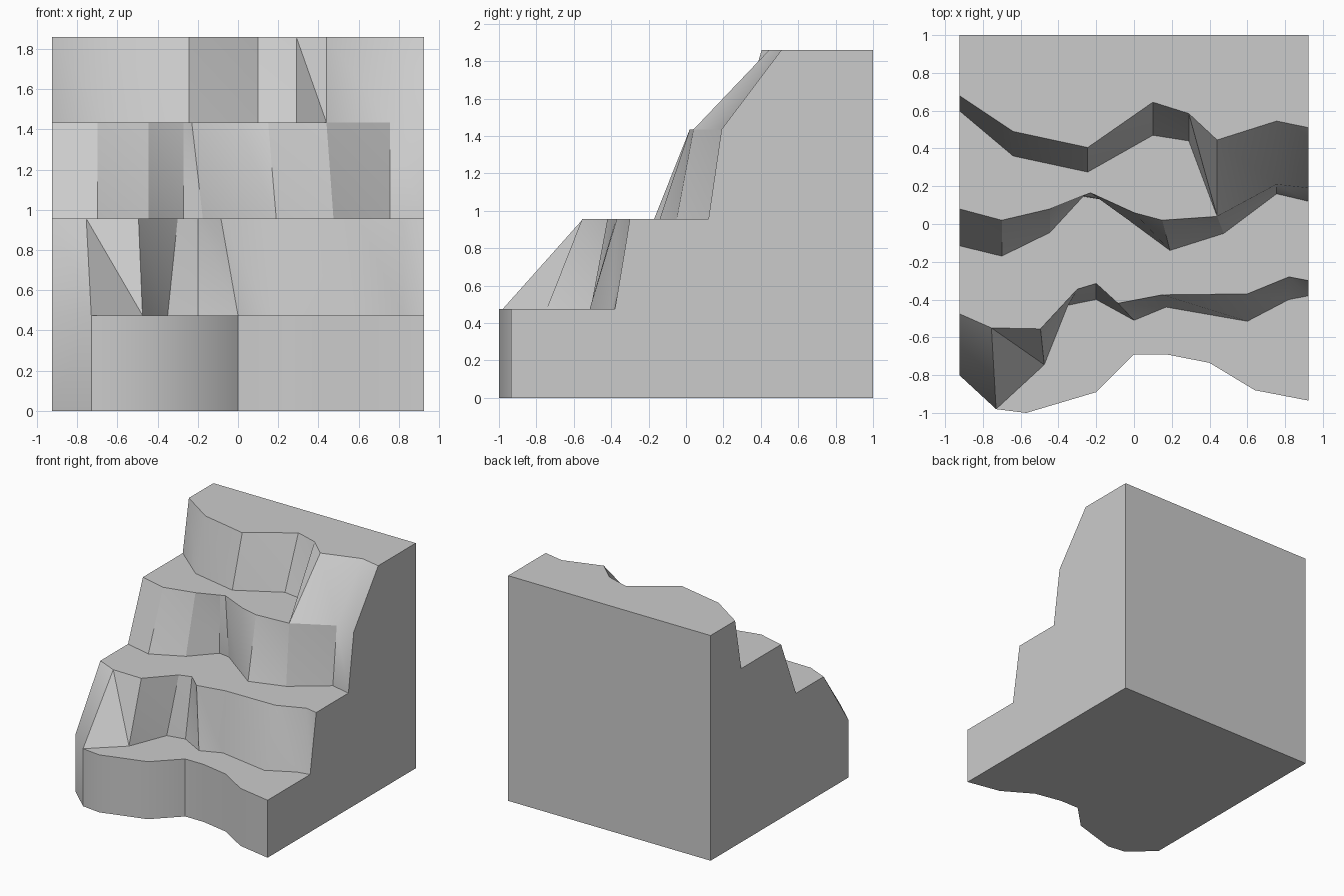
import bpy, bmesh, math

if "Cube" in bpy.data.objects:
    bpy.data.objects.remove(bpy.data.objects["Cube"])

# Each tier: z range and (x, y) lines of its foot and its rim
HEIGHTS = [0, 0.475, 0.957, 1.435, 1.86]
base = [(-.925, -.80), (-.73, -.98), (-.57, -1), (-.2, -.89), (0, -.69),
        (.17, -.69), (.4, -.735), (.64, -.88), (.925, -.935)]
TIERS = [
    (base, base),
    ([(-.925, -.80), (-.73, -.98), (-.475, -.745), (-.35, -.43), (-.2, -.4),
      (0, -.51), (.17, -.44), (.6, -.515), (.82, -.40), (.925, -.38)],
     [(-.925, -.475), (-.755, -.55), (-.495, -.555), (-.3, -.345), (-.2, -.315),
      (-.085, -.42), (.15, -.375), (.6, -.37), (.82, -.28), (.925, -.30)]),
    ([(-.925, -.115), (-.7, -.17), (-.445, -.045), (-.27, .145), (-.175, .13),
      (0, 0), (.19, -.14), (.475, -.05), (.755, .16), (.925, .12)],
     [(-.925, .08), (-.7, .02), (-.445, .08), (-.27, .15), (-.23, .165),
      (0, .06), (.15, .02), (.44, .04), (.755, .21), (.925, .19)]),
    ([(-.925, .60), (-.64, .36), (-.245, .275), (.1, .47), (.29, .44),
      (.44, .04), (.755, .21), (.925, .19)],
     [(-.925, .68), (-.64, .49), (-.245, .405), (.1, .645), (.29, .585),
      (.44, .445), (.755, .545), (.925, .51)]),
]

bm = bmesh.new()
cache = {}


def vert(p, z):
    key = (p[0], p[1], z)
    if key not in cache:
        cache[key] = bm.verts.new(key)
    return cache[key]


def face(loop):
    bm.faces.new(list(dict.fromkeys(loop)))


def ledge(lower, upper):
    """Flat ground between two lines, leaving out stretches where they coincide."""
    shared = set(lower) & set(upper)

    def trim(line):
        return [v for i, v in enumerate(line)
                if v not in shared or any(w not in shared for w in line[max(i - 1, 0):i + 2])]
    face(trim(lower) + trim(upper)[::-1])


# Cliff faces
lines = []
for i, (foot, rim) in enumerate(TIERS):
    lo = [vert(p, HEIGHTS[i]) for p in foot]
    hi = [vert(p, HEIGHTS[i + 1]) for p in rim]
    lines += [lo, hi]
    for k in range(len(lo) - 1):
        if i == 0:
            face([lo[k], lo[k + 1], hi[k + 1], hi[k]])
        else:
            face([lo[k], lo[k + 1], hi[k]])
            face([lo[k + 1], hi[k + 1], hi[k]])

# Terraces, underside and summit
back_lo = [vert((x, 1), 0) for x in (-.925, .925)]
back_hi = [vert((x, 1), HEIGHTS[-1]) for x in (-.925, .925)]
for i in (1, 3, 5):
    ledge(lines[i], lines[i + 1])
ledge(lines[0], back_lo)
ledge(lines[-1], back_hi)

# Back wall and stepped sides
face(back_lo + back_hi[::-1])
for end, b in ((0, 0), (-1, 1)):
    face([line[end] for line in lines] + [back_hi[b], back_lo[b]])

bmesh.ops.recalc_face_normals(bm, faces=bm.faces)
mesh = bpy.data.meshes.new("stepped_cliff")
bm.to_mesh(mesh)
bm.free()
cliff = bpy.data.objects.new("stepped_cliff", mesh)
bpy.context.collection.objects.link(cliff)
bpy.context.view_layer.objects.active = cliff
cliff.select_set(True)
bpy.ops.object.shade_smooth_by_angle(angle=math.radians(30))
